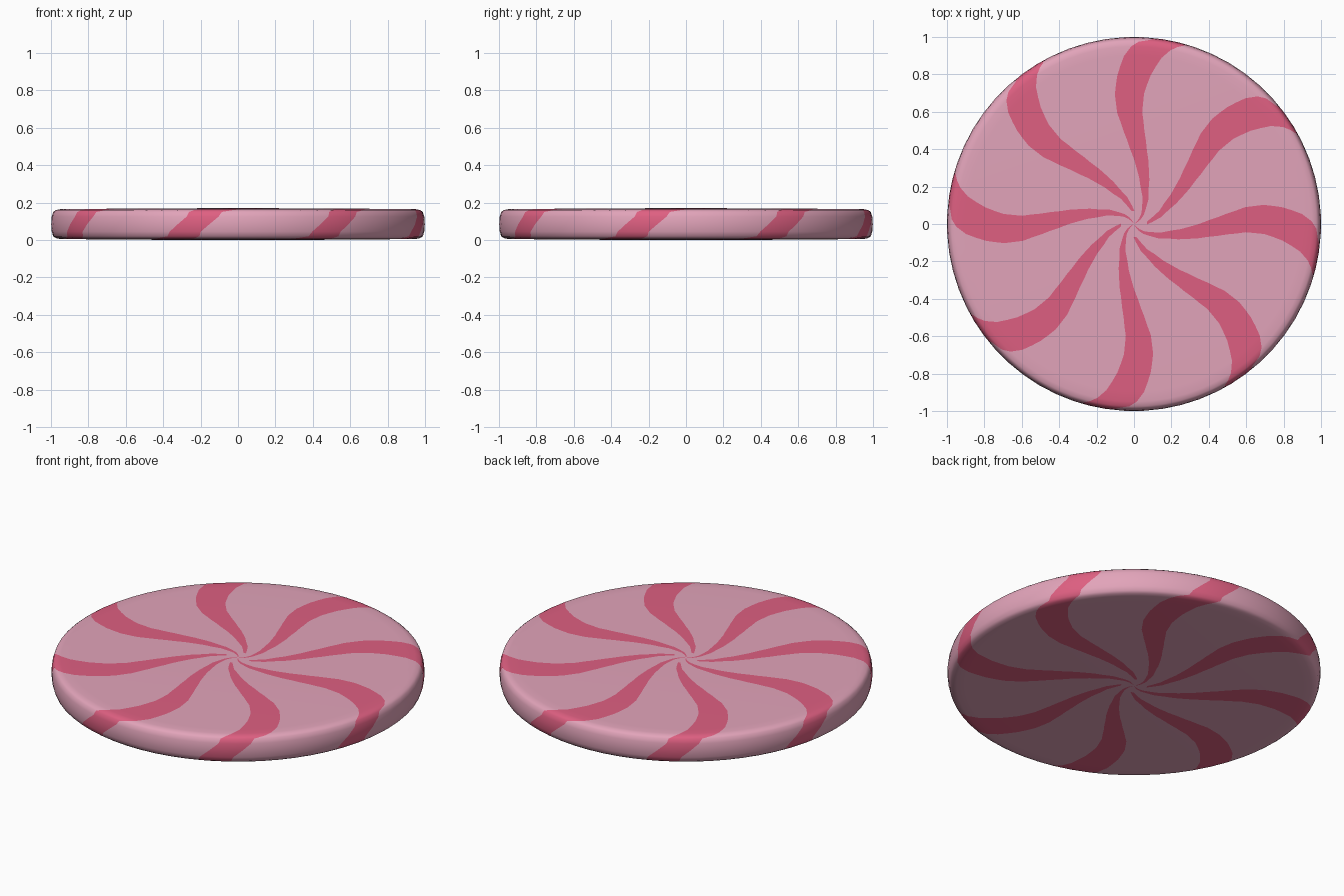
import bpy, bmesh, math

if "Cube" in bpy.data.objects:
    bpy.data.objects.remove(bpy.data.objects["Cube"])

STRIPES, GAP_STEPS, BAND_STEPS = 8, 6, 2
PITCH = 360 / STRIPES

# swirl on a face: radius -> centre angle of the first stripe (degrees)
SWIRL = [(0.0, 30), (0.04, 40), (0.10, 58), (0.20, 73.5), (0.30, 81), (0.40, 86.5),
         (0.50, 90), (0.60, 92.2), (0.70, 92), (0.80, 90), (0.90, 87), (1.0, 82)]


def swirl(r):
    for (r0, a0), (r1, a1) in zip(SWIRL, SWIRL[1:]):
        if r <= r1:
            return a0 + (a1 - a0) * (r - r0) / (r1 - r0)
    return SWIRL[-1][1]


def material(name, rgb):
    m = bpy.data.materials.new(name)
    m.diffuse_color = (*rgb, 1)
    m.use_nodes = True
    m.node_tree.nodes["Principled BSDF"].inputs["Base Color"].default_value = m.diffuse_color
    return m


# rings from the top centre, over the rim, to the bottom centre:
# (radius, height, stripe angle, stripe half width)
FLIP = 152.5   # the underside is the top turned over
radii = [0.02, 0.04, 0.07, 0.1, 0.15, 0.2, 0.25, 0.3, 0.35, 0.4, 0.45, 0.5, 0.55,
         0.6, 0.65, 0.7, 0.75, 0.8, 0.85, 0.9, 0.95]
top = [(r, 0.17 - 0.006 * r * r, swirl(r), 6.4) for r in radii]
top += [(0.975, 0.160, 82.3, 6.2), (0.988, 0.150, 79.8, 5.2), (0.996, 0.125, 79, 5)]
bottom = [(r, 0.17 - z, FLIP - a, w) for r, z, a, w in reversed(top)]
rings = top + [(1.0, 0.085, FLIP / 2, 5)] + bottom

bm = bmesh.new()
per = BAND_STEPS + GAP_STEPS
loops = []
for r, z, a, w in rings:
    loop = []
    for s in range(STRIPES):
        start = a + s * PITCH - w
        for k in range(per):
            if k <= BAND_STEPS:
                t = start + 2 * w * k / BAND_STEPS
            else:
                t = start + 2 * w + (PITCH - 2 * w) * (k - BAND_STEPS) / GAP_STEPS
            t = math.radians(t)
            loop.append(bm.verts.new((r * math.cos(t), r * math.sin(t), z)))
    loops.append(loop)


def stripe_index(j, r):
    # every second stripe stops short of the centre
    stripe, k = divmod(j, per)
    return 1 if k < BAND_STEPS and (stripe % 2 == 0 or r > 0.06) else 0


n = STRIPES * per
for i in range(len(loops) - 1):
    a, b = loops[i], loops[i + 1]
    r = (rings[i][0] + rings[i + 1][0]) / 2
    for j in range(n):
        k = (j + 1) % n
        bm.faces.new((a[j], b[j], b[k], a[k])).material_index = stripe_index(j, r)

# centre fans
for loop, z, up in ((loops[0], 0.17, True), (loops[-1], 0.0, False)):
    c = bm.verts.new((0, 0, z))
    for j in range(n):
        p, q = loop[j], loop[(j + 1) % n]
        bm.faces.new((c, p, q) if up else (c, q, p)).material_index = stripe_index(j, 0)

bmesh.ops.recalc_face_normals(bm, faces=bm.faces[:])
me = bpy.data.meshes.new("candy_disc")
bm.to_mesh(me)
bm.free()
me.materials.append(material("pale pink", (0.76, 0.37, 0.49)))
me.materials.append(material("deep pink", (0.73, 0.115, 0.22)))
me.shade_smooth()
obj = bpy.data.objects.new("candy_disc", me)
bpy.context.collection.objects.link(obj)
